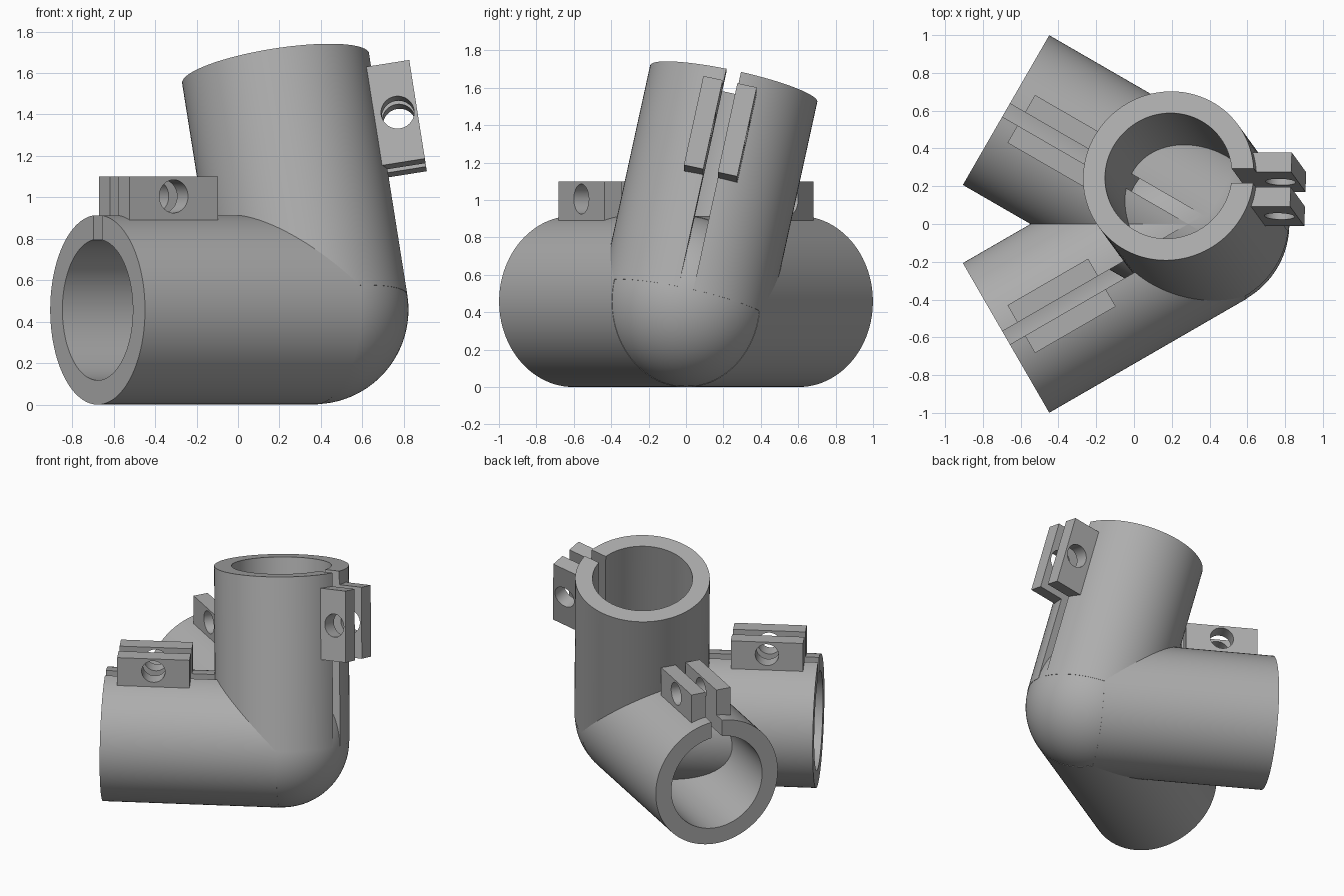
import bpy, bmesh
from math import asin, sin, cos, pi, radians
from mathutils import Vector, Matrix

cube = bpy.data.objects.get("Cube")
if cube:
    bpy.data.objects.remove(cube, do_unlink=True)

R, BORE, LENGTH = 0.4575, 0.34, 1.206
HALF_SLOT, LUG_HALF = 0.04, 0.146
HUB = Vector((0.367, 0, R))

grey = bpy.data.materials.new("plain_grey")
grey.use_nodes = True
grey.diffuse_color = (0.42, 0.42, 0.42, 1)
grey.node_tree.nodes["Principled BSDF"].inputs["Base Color"].default_value = (0.42, 0.42, 0.42, 1)


def make(name, bm, matrix):
    bmesh.ops.recalc_face_normals(bm, faces=bm.faces)
    mesh = bpy.data.meshes.new(name)
    bm.to_mesh(mesh)
    bm.free()
    mesh.materials.append(grey)
    ob = bpy.data.objects.new(name, mesh)
    ob.matrix_world = matrix
    bpy.context.collection.objects.link(ob)
    return ob


def activate(ob):
    bpy.ops.object.select_all(action='DESELECT')
    ob.select_set(True)
    bpy.context.view_layer.objects.active = ob


def smooth(ob):
    activate(ob)
    bpy.ops.object.shade_smooth_by_angle(angle=radians(30))


def frame(axis, slot_side):
    """Local z runs along the pipe, local x points out through the slot."""
    z = Vector(axis).normalized()
    x = Vector(slot_side)
    x = (x - z * x.dot(z)).normalized()
    rot = Matrix((x, z.cross(x), z)).transposed().to_4x4()
    return Matrix.Translation(HUB) @ rot


def split_pipe(name, matrix, segments=96):
    bm = bmesh.new()
    rows = []
    for i in range(segments + 1):
        row = []
        for r, z in ((R, 0), (R, LENGTH), (BORE, LENGTH), (BORE, 0)):
            start = asin(HALF_SLOT / r)
            a = start + (2 * pi - 2 * start) * i / segments
            row.append(bm.verts.new((r * cos(a), r * sin(a), z)))
        rows.append(row)
    for a, b in zip(rows, rows[1:]):
        for k in range(4):
            j = (k + 1) % 4
            bm.faces.new((a[k], a[j], b[j], b[k]))
    # flat cheeks of the slot
    bm.faces.new(rows[0])
    bm.faces.new(rows[-1])
    smooth(make(name, bm, matrix))


def clamp_lugs(name, matrix):
    x0, x1, z0, z1 = 0.4, 0.6425, 0.62, 1.113
    bm = bmesh.new()
    for side in (-1, 1):
        centre = ((x0 + x1) / 2, side * (HALF_SLOT + LUG_HALF) / 2, (z0 + z1) / 2)
        size = (x1 - x0, LUG_HALF - HALF_SLOT, z1 - z0)
        bmesh.ops.create_cube(bm, size=1, matrix=Matrix.Translation(centre)
                              @ Matrix.Diagonal((*size, 1)))
    lugs = make(name, bm, matrix)
    # bolt hole across both lugs
    bm = bmesh.new()
    bmesh.ops.create_cone(bm, cap_ends=True, segments=48, radius1=0.08, radius2=0.08, depth=1,
                          matrix=Matrix.Translation((0.5475, 0, (z0 + z1) / 2))
                          @ Matrix.Rotation(pi / 2, 4, 'X'))
    cutter = make(name + "_hole_cutter", bm, matrix)
    cutter.hide_render = True
    bpy.context.view_layer.update()
    mod = lugs.modifiers.new("bolt_hole", 'BOOLEAN')
    mod.operation = 'DIFFERENCE'
    mod.solver = 'EXACT'
    mod.object = cutter
    activate(lugs)
    bpy.ops.object.modifier_apply(modifier=mod.name)
    bpy.data.objects.remove(cutter, do_unlink=True)
    smooth(lugs)


# Three split pipes meeting at the hub
arms = {
    "front": ((-cos(pi / 6), -0.5, 0), (0, 0, 1)),
    "back": ((-cos(pi / 6), 0.5, 0), (0, 0, 1)),
    "upper": ((-0.187, 0.258, 1.178), (1, 0, 0.157)),
}
for label, (axis, slot_side) in arms.items():
    m = frame(axis, slot_side)
    split_pipe(label + "_pipe", m)
    clamp_lugs(label + "_clamp_lugs", m)

# Rounded corner
bm = bmesh.new()
bmesh.ops.create_uvsphere(bm, u_segments=96, v_segments=48, radius=R - 0.002)
smooth(make("corner_ball", bm, Matrix.Translation(HUB)))
